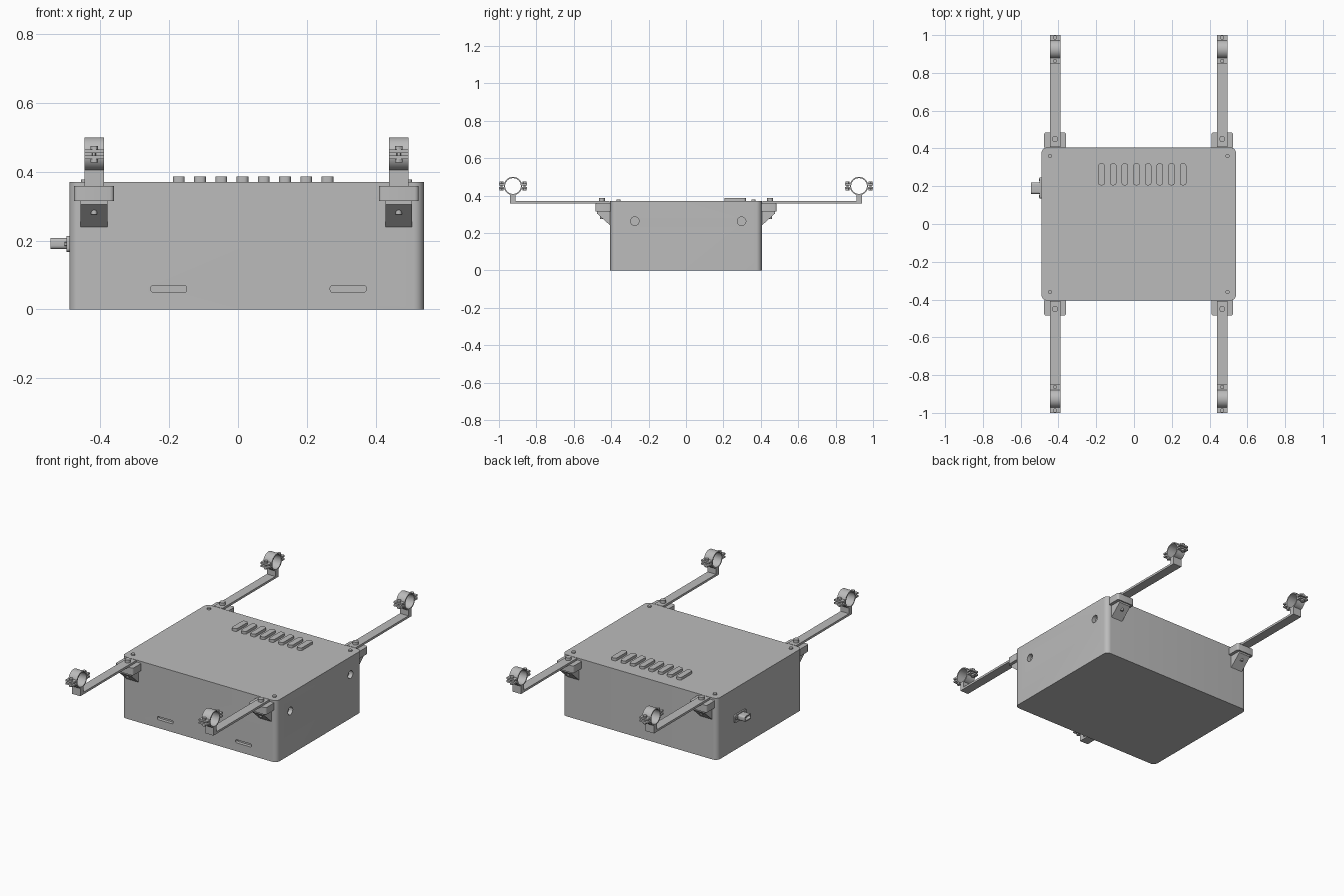
import bpy, bmesh, math
from mathutils import Matrix, Vector

cube = bpy.data.objects.get("Cube")
if cube:
    bpy.data.objects.remove(cube, do_unlink=True)

GREY = bpy.data.materials.new("light grey")
GREY.use_nodes = True
COLOR = (0.5, 0.5, 0.5, 1)
GREY.diffuse_color = COLOR
GREY.node_tree.nodes["Principled BSDF"].inputs["Base Color"].default_value = COLOR


def finish(name, bm):
    bmesh.ops.recalc_face_normals(bm, faces=bm.faces)
    mesh = bpy.data.meshes.new(name)
    bm.to_mesh(mesh)
    bm.free()
    mesh.materials.append(GREY)
    obj = bpy.data.objects.new(name, mesh)
    bpy.context.collection.objects.link(obj)
    return obj


def place(axis, u, v, w):
    return {"x": (w, u, v), "y": (u, w, v), "z": (u, v, w)}[axis]


def prism(name, axis, points, start, end):
    """Extrude a flat outline along an axis."""
    bm = bmesh.new()
    base = bm.faces.new([bm.verts.new(place(axis, u, v, start)) for u, v in points])
    new = bmesh.ops.extrude_face_region(bm, geom=[base])["geom"]
    bmesh.ops.translate(bm, vec=Vector(place(axis, 0, 0, end - start)),
                        verts=[e for e in new if isinstance(e, bmesh.types.BMVert)])
    return finish(name, bm)


def rounded(u0, u1, v0, v1, r=0, seg=6):
    """Rectangle outline with rounded corners."""
    if r == 0:
        return [(u0, v0), (u1, v0), (u1, v1), (u0, v1)]
    centres = [(u1 - r, v1 - r), (u0 + r, v1 - r), (u0 + r, v0 + r), (u1 - r, v0 + r)]
    pts = []
    for q, (cu, cv) in enumerate(centres):
        for i in range(seg + 1):
            a = math.pi / 2 * (q + i / seg)
            pts.append((cu + r * math.cos(a), cv + r * math.sin(a)))
    return pts


def circle(u, v, r, n=24):
    return [(u + r * math.cos(2 * math.pi * i / n), v + r * math.sin(2 * math.pi * i / n))
            for i in range(n)]


def ring(name, x, y, z, outer, inner, width):
    """Revolve a rectangular section around an axis along x."""
    bm = bmesh.new()
    h = width / 2
    sec = [bm.verts.new((x + dx, y, z + r))
           for dx, r in ((-h, inner), (h, inner), (h, outer), (-h, outer))]
    edges = [bm.edges.new((sec[i], sec[(i + 1) % 4])) for i in range(4)]
    bmesh.ops.spin(bm, geom=sec + edges, cent=(x, y, z), axis=(1, 0, 0),
                   angle=2 * math.pi, steps=40, use_merge=True)
    bmesh.ops.remove_doubles(bm, verts=bm.verts, dist=0.0005)
    return finish(name, bm)


def cut(obj, cutters):
    """Subtract the cutters, then discard them."""
    for c in cutters:
        c.hide_render = True
        mod = obj.modifiers.new("cut", "BOOLEAN")
        mod.operation, mod.solver, mod.object = "DIFFERENCE", "EXACT", c
    deps = bpy.context.evaluated_depsgraph_get()
    mesh = bpy.data.meshes.new_from_object(obj.evaluated_get(deps))
    obj.modifiers.clear()
    obj.data = mesh
    for c in cutters:
        bpy.data.objects.remove(c, do_unlink=True)


# Case with front slots and side holes
TOP = 0.37
LEFT, RIGHT, HALF = -0.49, 0.54, 0.405
case = prism("case", "z", rounded(LEFT, RIGHT, -HALF, HALF, 0.03, 8), 0, TOP)
cutters = [prism("slot_cutter", "y", rounded(x - 0.052, x + 0.052, 0.05, 0.069, 0.006, 4),
                 -HALF - 0.05, -HALF + 0.02) for x in (-0.201, 0.32)]
cutters += [prism("hole_cutter", "x", circle(y, 0.263, 0.023), RIGHT - 0.025, RIGHT + 0.05)
            for y in (-0.274, 0.297)]
cut(case, cutters)

# Raised vent bars on the lid
for i in range(8):
    x = -0.172 + 0.0617 * i
    prism("vent_bar", "z", rounded(x - 0.017, x + 0.017, 0.205, 0.32, 0.012, 4),
          TOP - 0.005, TOP + 0.016)

# Lid screws
for x in (LEFT + 0.045, RIGHT - 0.045):
    for y in (-0.36, 0.36):
        prism("lid_screw", "z", circle(x, y, 0.011, 16), TOP - 0.005, TOP + 0.008)

# Side connector: flange, plug and two screws
prism("connector_flange", "x", rounded(0.135, 0.246, 0.167, 0.213, 0.01, 4), LEFT - 0.009, LEFT + 0.005)
plug = prism("connector_plug", "x", rounded(0.16, 0.22, 0.175, 0.208, 0.01, 4), -0.545, LEFT)
cut(plug, [prism("plug_cutter", "x", rounded(0.166, 0.214, 0.181, 0.202, 0.006, 4), -0.6, -0.525)])
for y in (0.147, 0.234):
    prism("connector_screw", "x", circle(y, 0.19, 0.006, 12), LEFT - 0.014, LEFT)

# Four arms, each with bracket, gusset, post and ring clamp
ARM = 0.028
for x in (-0.418, 0.467):
    for s in (-1, 1):
        def span(a, b):
            return min(s * a, s * b), max(s * a, s * b)

        y0, y1 = span(HALF - 0.005, 0.485)
        prism("bracket", "z", rounded(x - 0.058, x + 0.058, y0, y1, 0.012, 4), 0.315, 0.358)
        prism("gusset", "x", [(s * 0.4, 0.24), (s * 0.405, 0.24), (s * 0.477, 0.305),
                              (s * 0.477, 0.316), (s * 0.4, 0.316)], x - 0.039, x + 0.039)
        prism("bracket_bolt_shaft", "z", circle(x, s * 0.45, 0.009, 16), 0.276, 0.36)
        prism("bracket_bolt_head", "z", circle(x, s * 0.45, 0.016, 20), 0.36, 0.387)

        y0, y1 = span(0.408, 0.94)
        prism("arm", "z", rounded(x - ARM, x + ARM, y0, y1), 0.357, 0.37)
        y0, y1 = span(0.911, 0.94)
        prism("arm_post", "z", rounded(x - ARM, x + ARM, y0, y1), 0.357, 0.406)

        yc, zc = s * 0.925, 0.451
        ring("clamp_ring", x, yc, zc, 0.049, 0.042, 2 * ARM)
        for side in (-1, 1):
            e = sorted((yc + side * 0.043, yc + side * 0.075))
            for z in (zc - 0.009, zc + 0.009):
                prism("clamp_ear", "z", rounded(x - ARM, x + ARM, e[0], e[1]), z - 0.005, z + 0.005)
            prism("clamp_bolt", "z", circle(x, yc + side * 0.062, 0.006, 12), zc - 0.02, zc + 0.02)
            for z in (zc - 0.019, zc + 0.019):
                prism("clamp_nut", "z", circle(x, yc + side * 0.062, 0.011, 12), z - 0.005, z + 0.005)

# Smooth shading with sharp edges kept
bpy.ops.object.select_all(action="DESELECT")
for obj in bpy.context.collection.objects:
    if obj.type == "MESH":
        obj.select_set(True)
        bpy.context.view_layer.objects.active = obj
bpy.ops.object.shade_smooth_by_angle(angle=math.radians(30))
